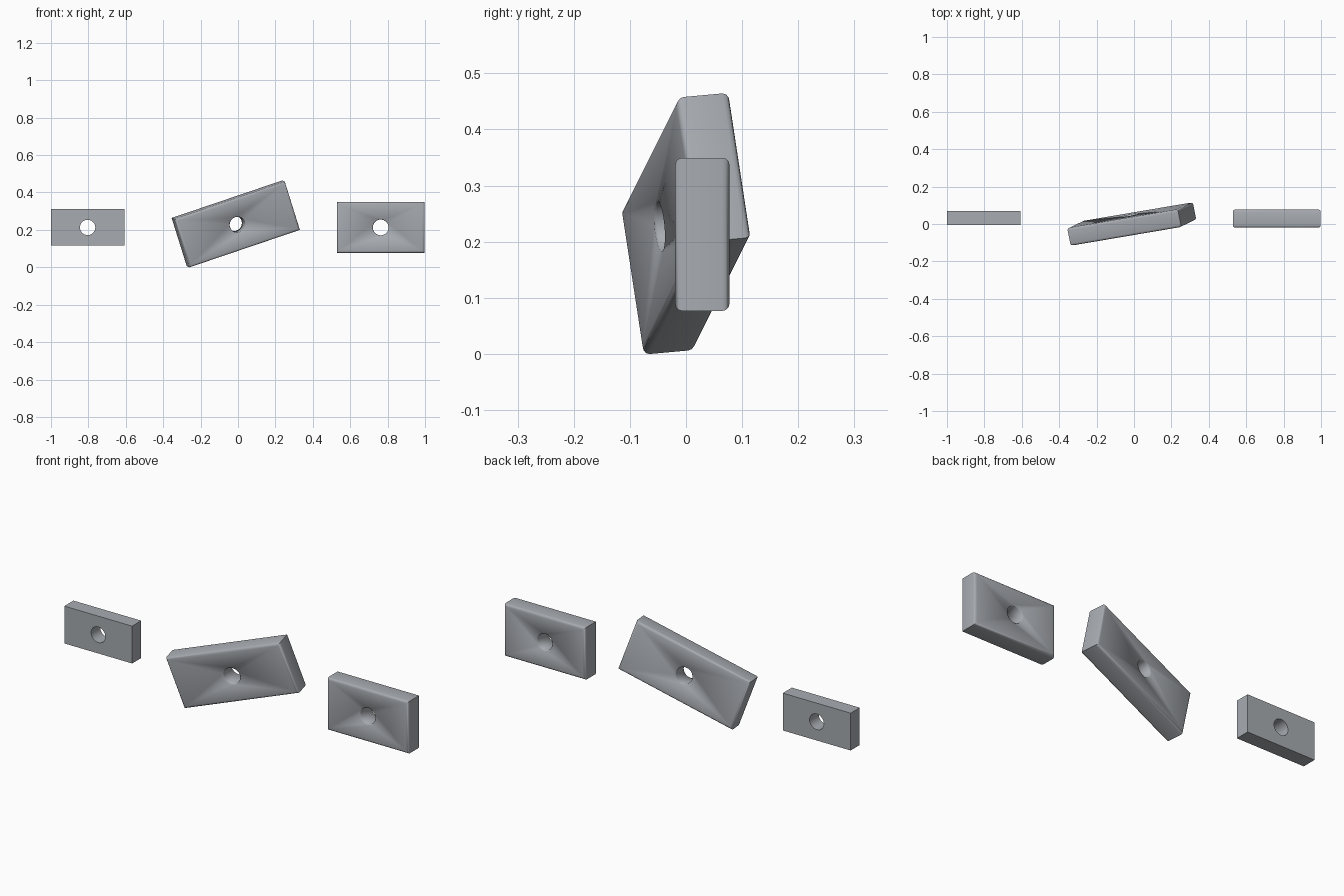
import bpy, bmesh, math
from mathutils import Vector, Matrix

if "Cube" in bpy.data.objects:
    bpy.data.objects.remove(bpy.data.objects["Cube"])

# Dark steel grey shared by all blocks
steel = bpy.data.materials.new("steel_grey")
steel.diffuse_color = (0.39, 0.41, 0.44, 1)
steel.use_nodes = True
steel.node_tree.nodes["Principled BSDF"].inputs["Base Color"].default_value = steel.diffuse_color


def new_object(name, bm):
    bmesh.ops.recalc_face_normals(bm, faces=bm.faces)
    mesh = bpy.data.meshes.new(name)
    bm.to_mesh(mesh)
    bm.free()
    mesh.materials.append(steel)
    obj = bpy.data.objects.new(name, mesh)
    bpy.context.collection.objects.link(obj)
    return obj


def hole_cutter(depth, radius, flare):
    """Round bar along y, flared slightly where it meets the block faces."""
    h = depth / 2
    profile = [(-h - 0.02, radius + flare), (-h, radius + flare), (-h + flare, radius),
               (h - flare, radius), (h, radius + flare), (h + 0.02, radius + flare)]
    if flare == 0:
        profile = [profile[0], profile[-1]]
    bm = bmesh.new()
    n = 32
    rings = [[bm.verts.new((r * math.cos(2 * math.pi * i / n), y,
                            r * math.sin(2 * math.pi * i / n))) for i in range(n)]
             for y, r in profile]
    for a, b in zip(rings, rings[1:]):
        for i in range(n):
            j = (i + 1) % n
            bm.faces.new((a[i], a[j], b[j], b[i]))
    bm.faces.new(rings[0])
    bm.faces.new(rings[-1])
    return new_object("hole_cutter", bm)


def block(name, size, matrix, radius, bevel=0.0, flare=0.0):
    """Plate with softened front and back outlines and a through hole."""
    bm = bmesh.new()
    bmesh.ops.create_cube(bm, size=1)
    bmesh.ops.scale(bm, vec=size, verts=bm.verts)
    if bevel:
        rim = [e for e in bm.edges if abs(e.verts[0].co.y - e.verts[1].co.y) < 1e-5]
        bmesh.ops.bevel(bm, geom=rim, offset=bevel, segments=3, profile=0.5,
                        affect='EDGES')
    obj = new_object(name, bm)
    cutter = hole_cutter(size[1], radius, flare)
    mod = obj.modifiers.new("hole", 'BOOLEAN')
    mod.operation = 'DIFFERENCE'
    mod.solver = 'EXACT'
    mod.object = cutter
    bpy.ops.object.select_all(action='DESELECT')
    bpy.context.view_layer.objects.active = obj
    obj.select_set(True)
    bpy.ops.object.modifier_apply(modifier=mod.name)
    bpy.data.objects.remove(cutter)
    # The flared hole rims blend into the faces, square corners stay sharp
    bpy.ops.object.shade_smooth_by_angle(angle=math.radians(55))
    obj.matrix_world = matrix
    return obj


# Small sharp-edged block on the left
block("small_block", (0.392, 0.075, 0.195),
      Matrix.Translation((-0.804, 0.032, 0.213)), 0.041)

# Medium softened block on the right
block("medium_block", (0.47, 0.097, 0.273),
      Matrix.Translation((0.763, 0.029, 0.213)), 0.042, 0.013, 0.004)

# Long tilted block in the middle
x_axis = Vector((0.59, 0.10, 0.20)).normalized()
y_axis = Vector((-0.085, -0.04, 0.254)).cross(x_axis).normalized()
z_axis = x_axis.cross(y_axis)
tilt = Matrix((x_axis, y_axis, z_axis)).transposed().to_4x4()
block("long_block", (0.632, 0.097, 0.273),
      Matrix.Translation((-0.012, 0, 0.232)) @ tilt, 0.042, 0.013, 0.004)
